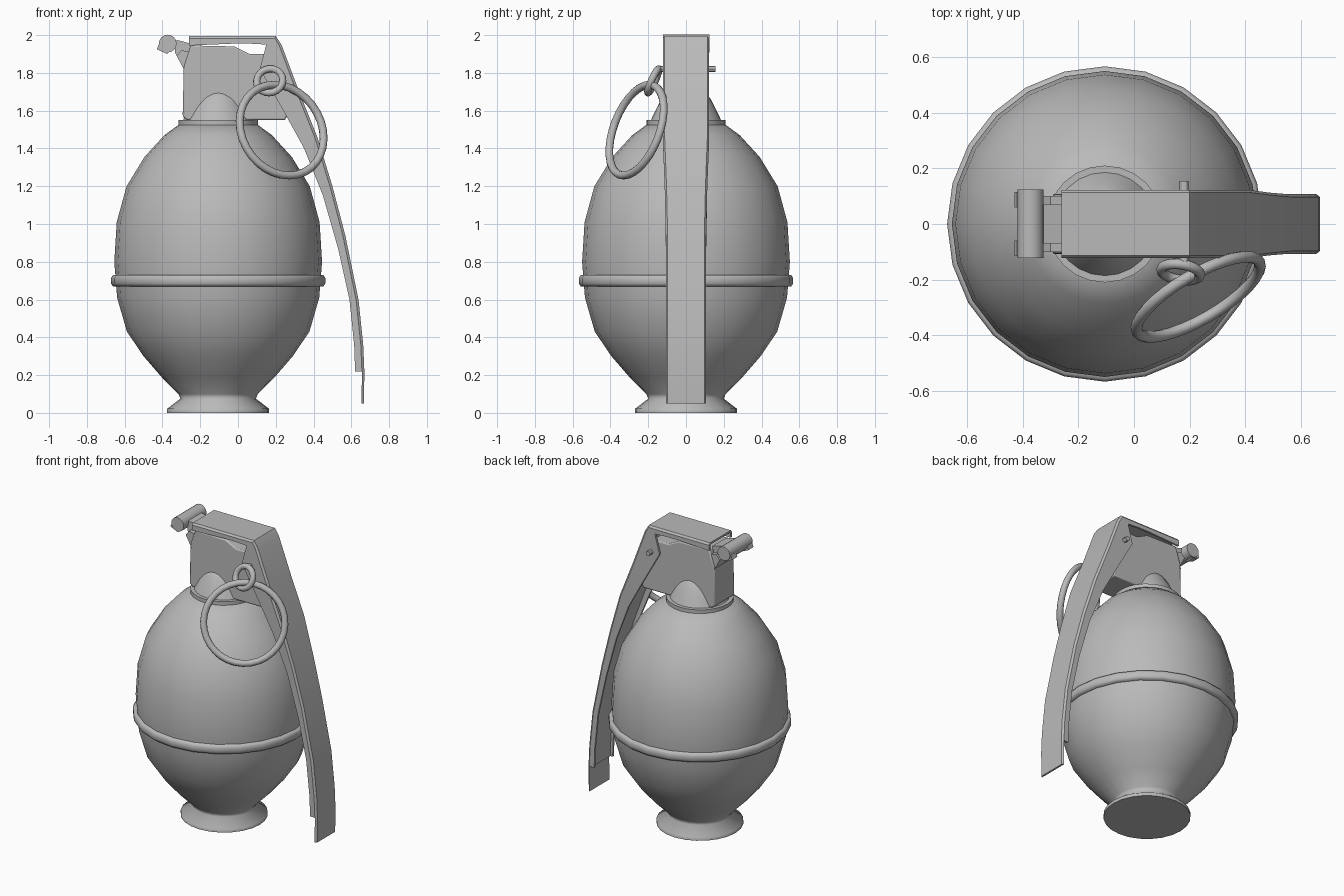
import bpy, bmesh, math
from mathutils import Vector

cube = bpy.data.objects.get("Cube")
if cube:
    bpy.data.objects.remove(cube, do_unlink=True)

grey = bpy.data.materials.new("plain_grey")
grey.use_nodes = True
COLOUR = (0.49, 0.49, 0.49, 1)
grey.diffuse_color = COLOUR
grey.node_tree.nodes["Principled BSDF"].inputs["Base Color"].default_value = COLOUR

AXIS = -0.105  # x of the body's axis


def finish(name, bm, smooth=30):
    bmesh.ops.recalc_face_normals(bm, faces=bm.faces)
    mesh = bpy.data.meshes.new(name)
    bm.to_mesh(mesh)
    bm.free()
    mesh.materials.append(grey)
    obj = bpy.data.objects.new(name, mesh)
    bpy.context.collection.objects.link(obj)
    bpy.ops.object.select_all(action='DESELECT')
    obj.select_set(True)
    bpy.context.view_layer.objects.active = obj
    bpy.ops.object.shade_smooth_by_angle(angle=math.radians(smooth))
    return obj


def lathe(name, profile, sides=24, closed=False, smooth=35):
    """Spin (radius, z) points about the body axis, capping open ends."""
    bm = bmesh.new()
    rings = []
    for r, z in profile:
        angles = [math.tau * i / sides for i in range(sides)]
        rings.append([bm.verts.new((AXIS + r * math.cos(a), r * math.sin(a), z)) for a in angles])
    pairs = list(zip(rings, rings[1:] + rings[:1])) if closed else list(zip(rings, rings[1:]))
    for a, b in pairs:
        for i in range(sides):
            j = (i + 1) % sides
            bm.faces.new((a[i], a[j], b[j], b[i]))
    if not closed:
        bm.faces.new(rings[0])
        bm.faces.new(rings[-1])
    return finish(name, bm, smooth)


def strip(name, outer, inner, low, high, inset=0):
    """Bar between two side-view outlines; low and high give y at a height.
    The outer face is narrowed by inset on each side."""
    bm = bmesh.new()
    rows = []
    for (xo, zo), (xi, zi) in zip(outer, inner):
        corners = ((xo, low(zo) + inset, zo), (xo, high(zo) - inset, zo),
                   (xi, high(zi), zi), (xi, low(zi), zi))
        rows.append([bm.verts.new(c) for c in corners])
    for a, b in zip(rows, rows[1:]):
        for i in range(4):
            j = (i + 1) % 4
            bm.faces.new((a[i], a[j], b[j], b[i]))
    bm.faces.new(rows[0])
    bm.faces.new(rows[-1])
    return finish(name, bm)


def prism(name, outline, y0, y1, bevel=0):
    """Extrude an (x, z) outline along y."""
    bm = bmesh.new()
    face = bm.faces.new([bm.verts.new((x, y0, z)) for x, z in outline])
    moved = bmesh.ops.extrude_face_region(bm, geom=[face])["geom"]
    bmesh.ops.translate(bm, vec=(0, y1 - y0, 0),
                        verts=[v for v in moved if isinstance(v, bmesh.types.BMVert)])
    obj = finish(name, bm)
    if bevel:
        mod = obj.modifiers.new("soft_edges", 'BEVEL')
        mod.width = bevel
        mod.segments = 2
    return obj


def rod(name, x, z, radius, y0, y1, sides=16):
    turn = [math.tau * i / sides for i in range(sides)]
    return prism(name, [(x + radius * math.cos(a), z + radius * math.sin(a)) for a in turn], y0, y1)


def hoop(name, centre, normal, major, minor, sides=32):
    bpy.ops.mesh.primitive_torus_add(
        location=centre, rotation=Vector(normal).to_track_quat('Z', 'Y').to_euler(),
        major_radius=major, minor_radius=minor, major_segments=sides, minor_segments=10)
    obj = bpy.context.object
    obj.name = name
    obj.data.materials.append(grey)
    bpy.ops.object.shade_smooth_by_angle(angle=math.radians(60))


# Egg-shaped body with flared foot and top collar
lathe("body", [(0.27, 0), (0.27, 0.022), (0.2, 0.075), (0.21, 0.1), (0.3, 0.19), (0.395, 0.3),
               (0.483, 0.43), (0.535, 0.61), (0.55, 0.8), (0.537, 1.01), (0.485, 1.2),
               (0.39, 1.355), (0.285, 1.47), (0.21, 1.525)], smooth=75)
lathe("collar", [(0.21, 1.51), (0.21, 1.55), (0.15, 1.55)])
lathe("neck_cone", [(0.188, 1.545), (0.165, 1.595), (0.135, 1.655), (0.1, 1.705), (0.05, 1.73)])
lathe("belt", [(0.53, 0.67), (0.557, 0.67), (0.567, 0.685), (0.567, 0.715),
               (0.557, 0.73), (0.53, 0.73)], closed=True, smooth=60)

# Fuse housing and its hinge neck
prism("fuse_housing", [(-0.293, 1.57), (-0.27, 1.55), (0.25, 1.55), (0.27, 1.6), (0.2, 1.88),
                       (0.15, 1.9), (0.06, 1.9), (-0.02, 1.94), (-0.25, 1.945),
                       (-0.287, 1.83)], -0.108, 0.108, 0.008)
prism("hinge_neck", [(-0.24, 1.8), (-0.287, 1.82), (-0.335, 1.91), (-0.325, 1.975),
                     (-0.25, 1.955)], -0.07, 0.07)
for side in (-1, 1):
    prism("hinge_ear", [(-0.24, 1.8), (-0.287, 1.82), (-0.325, 1.89), (-0.3, 1.92),
                        (-0.25, 1.91)], side * 0.07, side * 0.1)
    prism("hinge_tab", [(-0.43, 1.925), (-0.42, 1.95), (-0.36, 1.93), (-0.375, 1.9)],
          side * 0.06, side * 0.115)
rod("hinge_pin", -0.372, 1.955, 0.047, -0.122, 0.124)

# Safety lever: a folded channel with chamfered edges and a flat tail
outer = [(-0.26, 1.995), (-0.02, 1.995), (0.1, 1.995), (0.2, 1.995), (0.23, 1.95), (0.32, 1.71),
         (0.42, 1.46), (0.5, 1.2), (0.568, 0.94), (0.638, 0.6), (0.663, 0.36), (0.669, 0.22)]
inner = [(-0.26, 1.945), (-0.02, 1.955), (0.06, 1.955), (0.15, 1.95), (0.115, 1.82), (0.24, 1.6),
         (0.35, 1.4), (0.45, 1.15), (0.53, 0.87), (0.59, 0.6), (0.615, 0.36), (0.62, 0.22)]


def half_width(z):
    return 0.107 + 0.016 * min(1, max(0, (z - 1.05) / 0.4))


def inside(z):
    return half_width(z) - 0.014


path = [Vector(p) for p in outer] + [Vector((0.667, 0.05))]
under = []
for i, p in enumerate(path):
    along = (path[min(i + 1, len(path) - 1)] - path[max(i - 1, 0)]).normalized()
    under.append(p + Vector((along.y, -along.x)) * 0.013)
middle = [(u + Vector(p)) / 2 for u, p in zip(under, inner)]
strip("lever_plate", path, under, lambda z: -half_width(z), half_width, inset=0.01)
strip("lever_lining", under[5:12], middle[5:], lambda z: -inside(z), inside)
strip("lever_flange_back", under, inner, inside, half_width)
strip("lever_flange_front", under, inner, lambda z: -half_width(z), lambda z: -inside(z))

# Pull pin with its eye and ring
rod("pull_pin", 0.18, 1.82, 0.016, -0.15, 0.155, 12)
hoop("pin_eye", (0.168, -0.173, 1.758), (-0.15, -1, 0.45), 0.07, 0.019, 20)
hoop("pull_ring", (0.231, -0.262, 1.497), (0.58, -1, 0.38), 0.253, 0.021)
